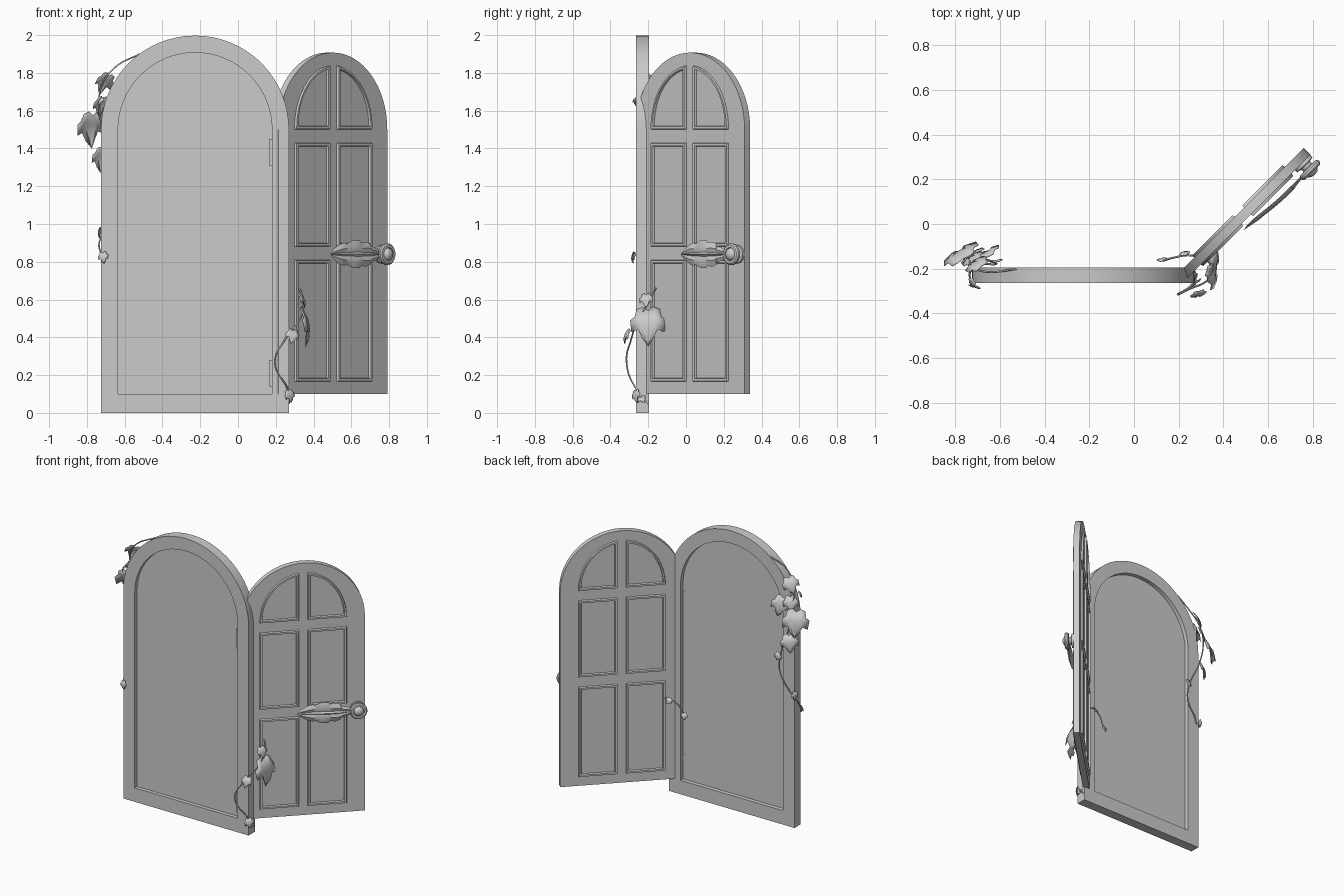
import bpy, bmesh
from math import sin, cos, pi, radians
from mathutils import Vector, Matrix

if "Cube" in bpy.data.objects:
    bpy.data.objects.remove(bpy.data.objects["Cube"])

HINGE = Matrix.Translation((0.214, -0.266, 0)) @ Matrix.Rotation(radians(45), 4, 'Z')


def finish(name, bm, matrix=None, smooth=False):
    bmesh.ops.recalc_face_normals(bm, faces=bm.faces)
    me = bpy.data.meshes.new(name)
    bm.to_mesh(me)
    bm.free()
    ob = bpy.data.objects.new(name, me)
    bpy.context.collection.objects.link(ob)
    if matrix:
        ob.matrix_world = matrix
    if smooth:
        bpy.ops.object.select_all(action='DESELECT')
        ob.select_set(True)
        bpy.context.view_layer.objects.active = ob
        bpy.ops.object.shade_smooth_by_angle(angle=radians(35))
    return ob


def arch(cx, r, z0, z1=1.5, n=32):
    top = [(cx + r * cos(pi * i / n), z1 + r * sin(pi * i / n)) for i in range(n + 1)]
    return [(cx - r, z0), (cx + r, z0)] + top


def slab(name, pts, y0, y1, matrix=None):
    bm = bmesh.new()
    a, b = ([bm.verts.new((x, y, z)) for x, z in pts] for y in (y0, y1))
    bm.faces.new(a)
    bm.faces.new(b)
    for i in range(len(a)):
        bm.faces.new((a[i - 1], a[i], b[i], b[i - 1]))
    return finish(name, bm, matrix, True)


def ring(name, sections, matrix=None, smooth=False):
    """Closed ring from four or more loops: (points, y)."""
    bm = bmesh.new()
    loops = [[bm.verts.new((x, y, z)) for x, z in pts] for pts, y in sections]
    for k in range(len(loops)):
        a, b = loops[k - 1], loops[k]
        for i in range(len(a)):
            bm.faces.new((a[i - 1], a[i], b[i], b[i - 1]))
    return finish(name, bm, matrix, smooth)


# Arched frame and the thin panel filling it
out, inn = arch(-0.2275, 0.4975, 0), arch(-0.2275, 0.4075, 0.1)
ring("door_frame", [(out, -0.265), (out, -0.195), (inn, -0.195), (inn, -0.265)], smooth=True)
slab("frame_panel", arch(-0.2275, 0.409, 0.098), -0.238, -0.224)

# Hinge plates
for z in (0.14, 1.31):
    slab("hinge", [(0.165, z), (0.185, z), (0.185, z + 0.14), (0.165, z + 0.14)], -0.252, -0.222)

# Open door leaf
slab("door_leaf", arch(0.4075, 0.4075, 0.1), 0, 0.042, HINGE)


# Panel mouldings on both faces
def rect(d, z0, z1):
    return [(0.028 + d, z0 + d), (0.288 - d, z0 + d), (0.288 - d, z1 - d), (0.028 + d, z1 - d)]


def quarter(d):
    n, z = 14, 1.5 + d
    a, b = 0.288 - d, 0.34 - 2 * d
    t0 = pi / 2 - (0.028 + d) / a
    return [(0.028 + d, z)] + [(a * cos(t0 * i / n), z + b * sin(t0 * i / n)) for i in range(n + 1)]


shapes = [lambda d: rect(d, 0.165, 0.81), lambda d: rect(d, 0.88, 1.43), quarter]
for side in (-1, 1):
    for shape in shapes:
        loops = [[(0.4075 + side * s, z) for s, z in shape(d)] for d in (0, 0.004, 0.016, 0.02)]
        for face, o in ((0.001, -1), (0.041, 1)):
            ring("panel_moulding", [(loops[0], face), (loops[1], face + o * 0.014),
                                    (loops[2], face + o * 0.014), (loops[3], face)], HINGE)

# Turned knob
bm = bmesh.new()
prof = [(0, 0), (0.048, 0), (0.048, 0.014), (0.028, 0.018), (0.026, 0.032), (0.05, 0.034),
        (0.057, 0.042), (0.057, 0.054), (0.05, 0.061), (0.036, 0.061), (0.033, 0.055),
        (0.03, 0.064), (0.018, 0.074), (0, 0.077)]
vs = [bm.verts.new((r, -w, 0)) for r, w in prof]
es = [bm.edges.new(p) for p in zip(vs, vs[1:])]
bmesh.ops.spin(bm, geom=vs + es, axis=(0, 1, 0), cent=(0, 0, 0), angle=2 * pi, steps=28)
bmesh.ops.remove_doubles(bm, verts=bm.verts, dist=1e-5)
finish("knob", bm, HINGE @ Matrix.Translation((0.765, 0, 0.84)), True)

# Leaf shaped lever: stations of (u, half width, offset from the door)
bm = bmesh.new()
stations = [(0.365, 0.004, 0.026), (0.39, 0.028, 0.024), (0.43, 0.052, 0.026), (0.468, 0.062, 0.03),
            (0.476, 0.054, 0.031), (0.52, 0.073, 0.036), (0.568, 0.074, 0.04), (0.576, 0.062, 0.04),
            (0.615, 0.066, 0.041), (0.645, 0.056, 0.041), (0.65, 0.044, 0.041), (0.69, 0.032, 0.04),
            (0.735, 0.016, 0.04)]
rows = []
for u, h, w in stations:
    sec = [(-1, 0), (-0.5, 0.012), (-0.15, 0.006), (0, 0.016), (0.15, 0.006), (0.5, 0.012), (1, 0),
           (0.5, -0.004), (-0.5, -0.004)]
    k = min(1, h / 0.05)
    rows.append([bm.verts.new((u + 0.012 * (1 - abs(t)) * k, -(w + b * k), 0.84 + t * h)) for t, b in sec])
for a, b in zip(rows, rows[1:]):
    for i in range(len(a)):
        bm.faces.new((a[i - 1], a[i], b[i], b[i - 1]))
bm.faces.new(rows[0])
bm.faces.new(rows[-1])
finish("leaf_lever", bm, HINGE, True)


# Vine stems
def stem(name, pts):
    cu = bpy.data.curves.new(name, 'CURVE')
    cu.dimensions = '3D'
    cu.bevel_depth, cu.bevel_resolution, cu.resolution_u = 0.0045, 1, 8
    sp = cu.splines.new('BEZIER')
    sp.bezier_points.add(len(pts) - 1)
    for bp, p in zip(sp.bezier_points, pts):
        bp.co = p
        bp.handle_left_type = bp.handle_right_type = 'AUTO'
    bpy.context.collection.objects.link(bpy.data.objects.new(name, cu))


stem("left_vine", [(-0.52, -0.2, 1.90), (-0.65, -0.215, 1.83), (-0.725, -0.19, 1.72), (-0.73, -0.15, 1.58),
                   (-0.70, -0.15, 1.4), (-0.63, -0.17, 1.22), (-0.62, -0.18, 1.1), (-0.69, -0.185, 0.98),
                   (-0.735, -0.22, 0.9), (-0.72, -0.275, 0.83)])
stem("right_vine", [(0.27, -0.2, 0.05), (0.265, -0.26, 0.12), (0.195, -0.315, 0.27), (0.25, -0.29, 0.39),
                    (0.33, -0.25, 0.5), (0.345, -0.2, 0.58), (0.32, -0.16, 0.66), (0.25, -0.14, 0.69),
                    (0.18, -0.15, 0.67), (0.13, -0.165, 0.6)])


# Five lobed vine leaves
def leaf(base, tip, normal, size, wide=0.85):
    d = Vector(tip).normalized()
    n = Vector(normal)
    n = (n - d * n.dot(d)).normalized()
    s = d.cross(n)
    half = [(-0.06, 0.16), (0.0, 0.36), (0.22, 0.42), (0.3, 0.56), (0.62, 0.52), (0.56, 0.3), (0.8, 0.16)]
    bm = bmesh.new()

    def pt(a, q, off=0):
        bend = 0.12 * sin(pi * a) - 0.3 * q * q + off
        return bm.verts.new(Vector(base) + size * (d * a + s * q * wide + n * bend))
    spine = [pt(a, 0) for a in (0.05, 0.35, 0.7, 1)]
    for m in (-1, 1):
        h = [pt(a, m * q, 0.05) for a, q in half]
        mid = pt(0.3, m * 0.25, 0.06)
        edge = [spine[0]] + h + [spine[3], spine[2], spine[1]]
        for i in range(len(edge)):
            bm.faces.new((mid, edge[i - 1], edge[i]))
    bmesh.ops.recalc_face_normals(bm, faces=bm.faces)
    ob = finish("vine_leaf", bm, None, True)
    mod = ob.modifiers.new("thickness", 'SOLIDIFY')
    mod.thickness = 0.003


back = (-0.55, 0.8, 0.3)
for base, tip, normal, size in [
        # upper left cluster
        ((-0.68, -0.19, 1.79), (-0.45, 0.1, -0.9), back, 0.12),
        ((-0.71, -0.17, 1.67), (-0.2, 0.2, -0.9), back, 0.11),
        ((-0.665, -0.155, 1.66), (0.15, 0.25, -0.9), back, 0.14),
        ((-0.765, -0.16, 1.585), (-0.05, 0.2, -0.9), (-0.5, 0.8, 0.2), 0.19),
        ((-0.71, -0.155, 1.40), (-0.15, 0.1, -1), back, 0.13),
        ((-0.715, -0.255, 1.67), (-0.3, -0.2, -0.7), (-0.8, -0.5, 0), 0.05),
        ((-0.62, -0.17, 1.24), (0.2, 0.1, -1), (-0.2, 1, 0.2), 0.06),
        ((-0.73, -0.19, 0.98), (0, 0.1, -1), (-1, 0.3, 0), 0.06),
        ((-0.715, -0.275, 0.85), (0.1, -0.1, -1), (-0.3, -1, 0.2), 0.06),
        # lower right cluster
        ((0.335, -0.2, 0.55), (0.12, 0, -1), (1, -0.1, 0.1), 0.2),
        ((0.325, -0.21, 0.63), (0.3, 0, -0.8), (1, -0.3, 0.2), 0.08),
        ((0.29, -0.30, 0.44), (-0.1, -0.3, -0.9), (0.3, -0.9, 0.4), 0.08),
        ((0.265, -0.265, 0.12), (0.2, 0.1, -0.8), (0.6, -0.8, 0.2), 0.07),
        ((0.26, -0.245, 0.09), (0.4, 0.4, -0.6), (0.9, -0.2, 0.4), 0.05),
        ((0.22, -0.14, 0.70), (0.3, 0.3, -0.7), (-0.2, 1, 0.3), 0.05),
        ((0.13, -0.165, 0.61), (-0.2, 0.2, -0.9), (-0.2, 1, 0.2), 0.05)]:
    leaf(base, tip, normal, size)
